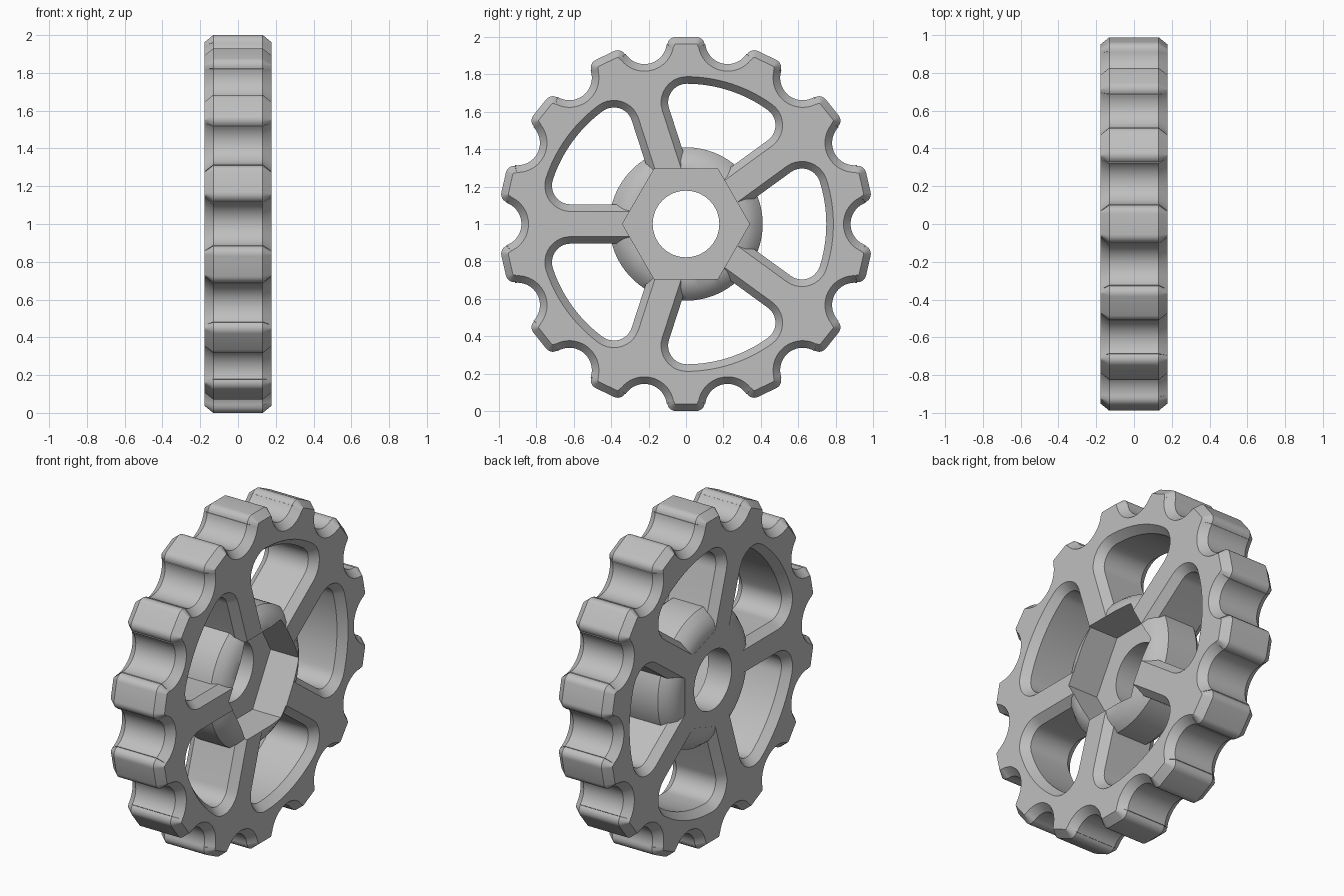
import bpy, bmesh
from math import sin, cos, asin, pi, radians, hypot

cube = bpy.data.objects.get("Cube")
if cube:
    bpy.data.objects.remove(cube, do_unlink=True)

HALF = 0.178            # half thickness
CH, CH_X = 0.038, 0.047  # chamfer width and depth
TEETH, SPOKES = 14, 5


def arc(cy, cz, r, a0, a1, n):
    return [(cy + r * cos(a0 + (a1 - a0) * i / n),
             cz + r * sin(a0 + (a1 - a0) * i / n)) for i in range(n + 1)]


def circle(r, n=96):
    return arc(0, 0, r, 0, 2 * pi, n)[:-1]


def turn(points, a):
    return [(y * cos(a) - z * sin(a), y * sin(a) + z * cos(a)) for y, z in points]


def gear_outline():
    # Half a tooth: rounded tip corner, then the round valley
    pitch = 2 * pi / TEETH
    tip = arc(0.055, 0.955, 0.045, pi / 2, radians(7), 6)
    valley = arc(sin(pitch / 2), cos(pitch / 2), 0.12, radians(187),
                 1.5 * pi - pitch / 2, 10)
    half = tip + valley
    tooth = [(-y, z) for y, z in reversed(half)] + half[:-1]
    return [p for k in range(TEETH) for p in turn(tooth, -k * pitch)]


def shrink(loop, d):
    # Move a clockwise loop inwards
    out = []
    for i, (y, z) in enumerate(loop):
        a, b = loop[i - 1], loop[(i + 1) % len(loop)]
        ty, tz = b[0] - a[0], b[1] - a[1]
        s = d / hypot(ty, tz)
        out.append((y + tz * s, z - ty * s))
    return out


def window(grow):
    # Opening between two spokes: straight sides, rounded outer corners, curved rim
    half_w, rim, corner = 0.105 - grow, 0.75 + grow, 0.10 + grow
    spread = pi / SPOKES
    ca = spread - asin((half_w + corner) / (rim - corner))
    cr = rim - corner
    side = turn([(0.28, -half_w)], spread)
    round_corner = arc(cr * cos(ca), cr * sin(ca), corner, spread + pi / 2, ca, 10)
    rim_arc = arc(0, 0, rim, ca, 0, 8)[1:]
    upper = side + round_corner + rim_arc
    return upper + [(y, -z) for y, z in reversed(upper[:-1])]


def solid(name, rings):
    # Skin matching sets of loops along x and cap both ends
    bm = bmesh.new()
    layers = [[[bm.verts.new((x, y, z + 1)) for y, z in loop] for loop in loops]
              for x, loops in rings]
    for low, high in zip(layers, layers[1:]):
        for a, b in zip(low, high):
            for i in range(len(a)):
                bm.faces.new((a[i - 1], a[i], b[i], b[i - 1]))
    for layer in (layers[0], layers[-1]):
        edges = [bm.edges.get((l[i - 1], l[i])) for l in layer for i in range(len(l))]
        bmesh.ops.triangle_fill(bm, use_beauty=True, edges=edges, normal=(1, 0, 0))
    bmesh.ops.recalc_face_normals(bm, faces=bm.faces)
    mesh = bpy.data.meshes.new(name)
    bm.to_mesh(mesh)
    bm.free()
    ob = bpy.data.objects.new(name, mesh)
    bpy.context.collection.objects.link(ob)
    return ob


# Toothed rim with five spokes, chamfered on both faces
outline = gear_outline()


def windows(grow):
    return [turn(window(grow), k * 2 * pi / SPOKES) for k in range(SPOKES)]


wall = [outline] + windows(0)
face = [shrink(outline, CH)] + windows(CH)
wheel = solid("spoked_sprocket_wheel", [
    (-HALF, face), (-HALF + CH_X, wall), (HALF - CH_X, wall), (HALF, face)])

# Hub with softened ends
hub_profile = [(0.30, 0.177), (0.34, 0.165), (0.38, 0.138), (0.41, 0.10)]
hub_rings = [(-x, [circle(r)]) for r, x in hub_profile]
hub_rings += [(x, [circle(r)]) for r, x in reversed(hub_profile)]
hub = solid("hub", hub_rings)

# Hexagonal pocket and through bore
hexagon = solid("hex_pocket_cutter", [(-0.022, [circle(0.34, 6)]), (0.3, [circle(0.34, 6)])])
bore = solid("bore_cutter", [(-0.3, [circle(0.178, 64)]), (0.3, [circle(0.178, 64)])])

helpers = [(hub, 'UNION'), (hexagon, 'DIFFERENCE'), (bore, 'DIFFERENCE')]
for helper, operation in helpers:
    helper.hide_render = True
    mod = wheel.modifiers.new(helper.name, 'BOOLEAN')
    mod.object = helper
    mod.operation = operation
    mod.solver = 'EXACT'
bpy.context.view_layer.update()
result = bpy.data.meshes.new_from_object(
    wheel.evaluated_get(bpy.context.evaluated_depsgraph_get()))
wheel.modifiers.clear()
wheel.data = result
for helper, _ in helpers:
    bpy.data.objects.remove(helper, do_unlink=True)

# Plain grey finish
grey = bpy.data.materials.new("plain_grey")
grey.use_nodes = True
colour = (0.52, 0.52, 0.52, 1)
grey.diffuse_color = colour
grey.node_tree.nodes["Principled BSDF"].inputs["Base Color"].default_value = colour
wheel.data.materials.clear()
wheel.data.materials.append(grey)

bpy.ops.object.select_all(action='DESELECT')
wheel.select_set(True)
bpy.context.view_layer.objects.active = wheel
bpy.ops.object.shade_smooth_by_angle(angle=radians(28))
